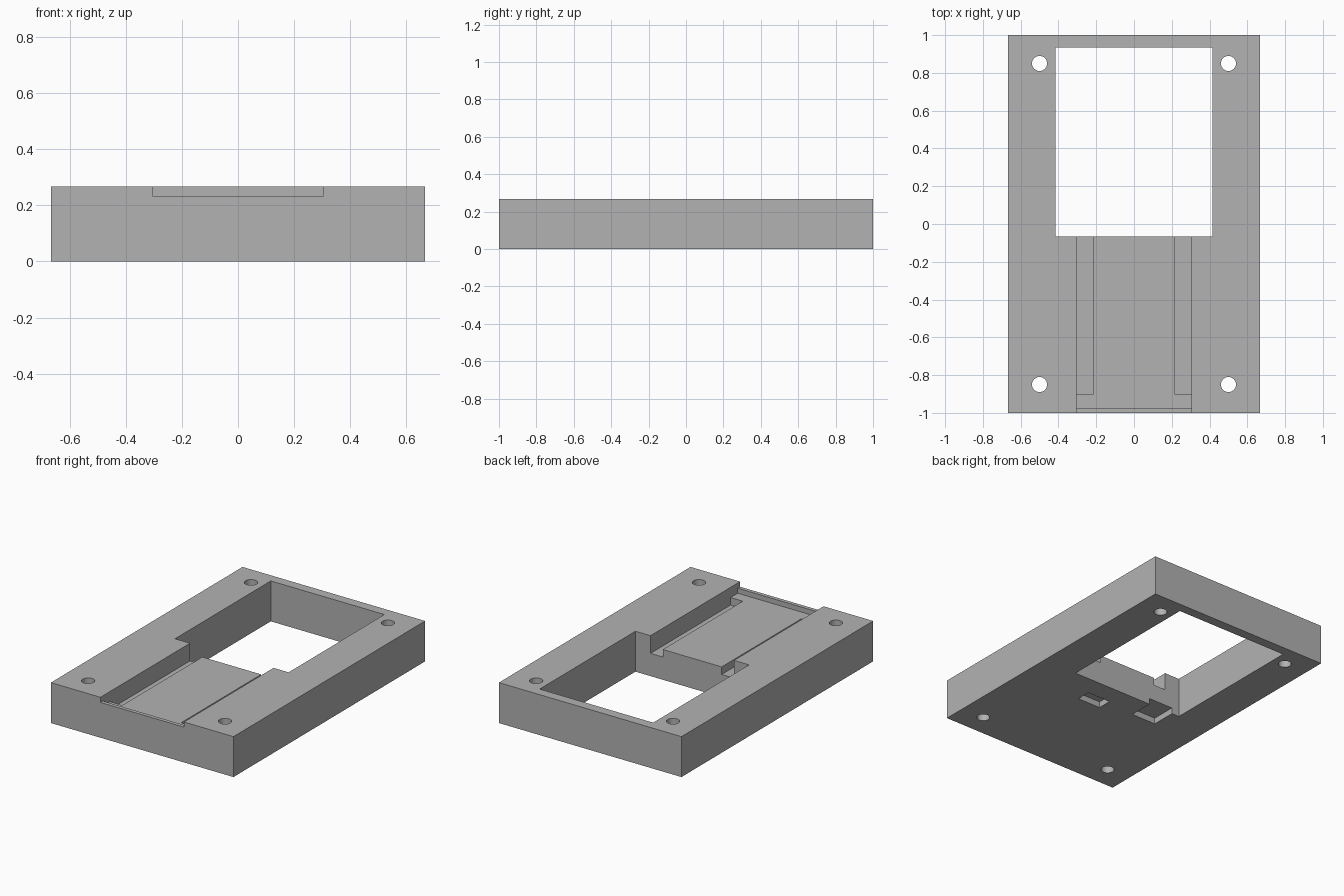
import bpy
import math

if "Cube" in bpy.data.objects:
    bpy.data.objects.remove(bpy.data.objects["Cube"])

HEIGHT = 0.267

grey = bpy.data.materials.new("plain_grey")
grey.diffuse_color = (0.448, 0.448, 0.448, 1)
grey.use_nodes = True
grey.node_tree.nodes["Principled BSDF"].inputs["Base Color"].default_value = grey.diffuse_color


def box(name, x0, x1, y0, y1, z0, z1):
    bpy.ops.mesh.primitive_cube_add(
        size=1, location=((x0 + x1) / 2, (y0 + y1) / 2, (z0 + z1) / 2))
    ob = bpy.context.object
    ob.name = name
    ob.scale = (x1 - x0, y1 - y0, z1 - z0)
    bpy.ops.object.transform_apply(location=True, rotation=True, scale=True)
    return ob


def cut(body, cutter):
    mod = body.modifiers.new("cut", 'BOOLEAN')
    mod.operation = 'DIFFERENCE'
    mod.solver = 'EXACT'
    mod.object = cutter
    bpy.ops.object.select_all(action='DESELECT')
    bpy.context.view_layer.objects.active = body
    body.select_set(True)
    bpy.ops.object.modifier_apply(modifier=mod.name)
    bpy.data.objects.remove(cutter, do_unlink=True)


# Solid housing block
body = box("housing", -0.667, 0.667, -1, 1, 0, HEIGHT)
body.data.materials.append(grey)

# Rectangular window through the rear half
cut(body, box("window_cutter", -0.415, 0.415, -0.065, 0.935, -0.1, 0.4))

# Tray recess, with a raised sill at the front edge
cut(body, box("tray_cutter", -0.305, 0.305, -0.975, 0.1, 0.2, 0.4))
cut(body, box("sill_cutter", -0.305, 0.305, -1.1, -0.95, 0.233, 0.4))

# Deeper grooves along both sides of the tray, open to the window
for s in (-1, 1):
    xs = sorted((s * 0.215, s * 0.305))
    cut(body, box("groove_cutter", xs[0], xs[1], -0.9, 0.1, 0.15, 0.4))

# Shallow pockets in the underside: one enclosed, one open to the window
cut(body, box("enclosed_pocket_cutter", 0.03, 0.20, -0.295, -0.20, -0.1, 0.04))
cut(body, box("open_pocket_cutter", -0.36, -0.18, -0.23, 0.0, -0.1, 0.04))

# Screw holes in the four corners
for x in (-0.5, 0.5):
    for y in (-0.85, 0.85):
        bpy.ops.mesh.primitive_cylinder_add(
            vertices=32, radius=0.04, depth=1, location=(x, y, 0))
        cut(body, bpy.context.object)

bpy.ops.object.shade_smooth_by_angle(angle=math.radians(30))
